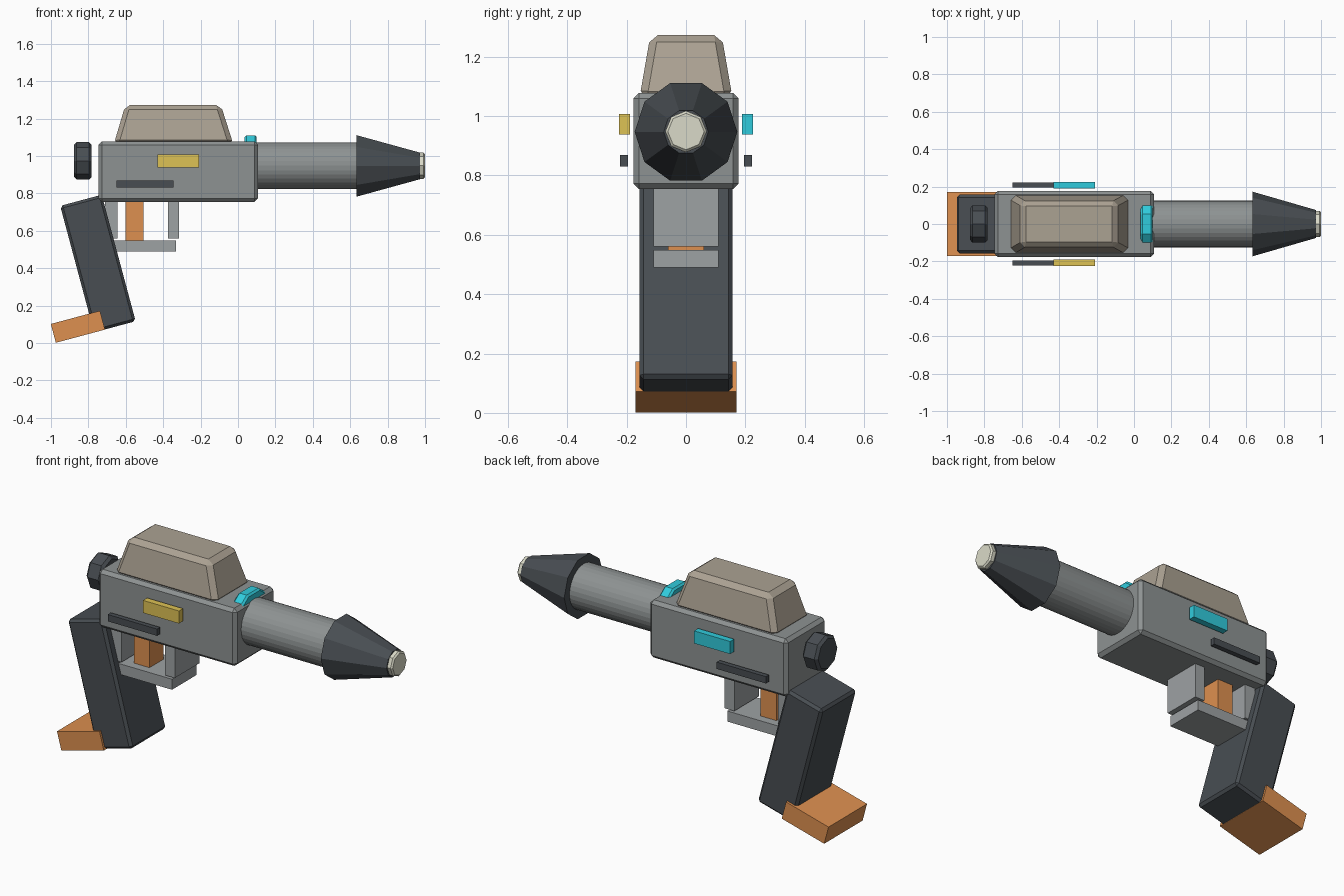
import bpy, bmesh
from math import radians
from mathutils import Matrix, Vector

if "Cube" in bpy.data.objects:
    bpy.data.objects.remove(bpy.data.objects["Cube"])


def mat(name, r, g, b):
    m = bpy.data.materials.new(name)
    m.diffuse_color = (r, g, b, 1)
    m.use_nodes = True
    m.node_tree.nodes["Principled BSDF"].inputs["Base Color"].default_value = m.diffuse_color
    return m


steel = mat("steel", .27, .29, .29)
guard_grey = mat("light_steel", .34, .36, .37)
dark = mat("dark", .065, .075, .085)
tan = mat("tan", .41, .36, .29)
orange = mat("orange", .73, .28, .08)
cyan = mat("cyan", .03, .6, .72)
yellow = mat("yellow", .73, .54, .09)
cream = mat("cream", .7, .7, .58)


def finish(bm, name, material, loc, rot=None, bevel=0):
    bm.normal_update()
    me = bpy.data.meshes.new(name)
    bm.to_mesh(me)
    bm.free()
    me.materials.append(material)
    ob = bpy.data.objects.new(name, me)
    ob.location = loc
    if rot:
        ob.rotation_euler = rot
    bpy.context.collection.objects.link(ob)
    if bevel:
        mod = ob.modifiers.new("bevel", 'BEVEL')
        mod.width, mod.segments = bevel, 1
        mod.limit_method, mod.angle_limit = 'ANGLE', radians(50)
    return ob


def box(name, material, x, y, z, bevel=0, tilt=0, top=None):
    """Box from (min, max) ranges; top=(xmin, xmax, half_y) tapers the upper face."""
    size = Vector((x[1] - x[0], y[1] - y[0], z[1] - z[0]))
    c = Vector((sum(x) / 2, sum(y) / 2, sum(z) / 2))
    bm = bmesh.new()
    bmesh.ops.create_cube(bm, size=1, matrix=Matrix.Diagonal((*size, 1)))
    if top:
        for v in bm.verts:
            if v.co.z > 0:
                v.co.x = (top[1] if v.co.x > 0 else top[0]) - c.x
                v.co.y = top[2] if v.co.y > 0 else -top[2]
    return finish(bm, name, material, c, (0, radians(tilt), 0), bevel)


def tube(name, material, x, z, r1, r2, sides, bevel=0):
    """Cylinder or cone along x, corners on the y axis."""
    bm = bmesh.new()
    bmesh.ops.create_cone(bm, cap_ends=True, segments=sides, radius1=r1, radius2=r2,
                          depth=x[1] - x[0])
    bmesh.ops.rotate(bm, verts=bm.verts, matrix=Matrix.Rotation(radians(90), 3, 'Y'))
    # put a corner exactly on +y
    v = max(bm.verts, key=lambda p: p.co.y)
    off = Vector((v.co.y, v.co.z)).angle_signed(Vector((1, 0)))
    bmesh.ops.rotate(bm, verts=bm.verts, matrix=Matrix.Rotation(-off, 3, 'X'))
    return finish(bm, name, material, (sum(x) / 2, 0, z), None, bevel)


def sym(h):
    return (-h, h)


# receiver and top housing
box("body", steel, (-.745, .107), sym(.177), (.755, 1.078), .018)
box("top_housing", tan, (-.665, -.024), sym(.157), (1.06, 1.273), .025,
    top=(-.602, -.092, .12))

# barrel, ring, nozzle, tip, rear knob
tube("barrel", steel, (.05, .65), .948, .125, .125, 32)
tube("barrel_ring", cyan, (.036, .1), .948, .171, .171, 10, .01)
tube("nozzle", dark, (.633, .972), .947, .173, .075, 10)
tube("nozzle_tip", cream, (.95, 1.0), .948, .07, .07, 8, .008)
tube("rear_knob", dark, (-.877, -.782), .974, .1, .1, 8, .014)

# grip and its base, both leaning back
gx, gz = -.749, .425
box("grip", dark, (gx - .115, gx + .115), sym(.157), (gz - .35, gz + .35), .014, tilt=-15)
bx, bz = -.856, .087
box("grip_base", orange, (bx - .136, bx + .136), sym(.17), (bz - .052, bz + .052), tilt=-15)

# trigger and guard
box("trigger", orange, (-.602, -.505), sym(.061), (.548, .78))
box("guard_front_post", guard_grey, (-.375, -.315), sym(.109), (.56, .78))
box("guard_rear_post", guard_grey, (-.71, -.645), sym(.109), (.56, .78))
box("guard_bottom", guard_grey, (-.68, -.332), sym(.109), (.49, .549))

# side plates and slots
for side, s, colour in (("right", -1, yellow), ("left", 1, cyan)):
    box(side + "_light_panel", colour, (-.43, -.208), sorted((s * .189, s * .225)), (.938, 1.008))
    box(side + "_side_rail", dark, (-.65, -.345), sorted((s * .195, s * .222)), (.831, .869))
